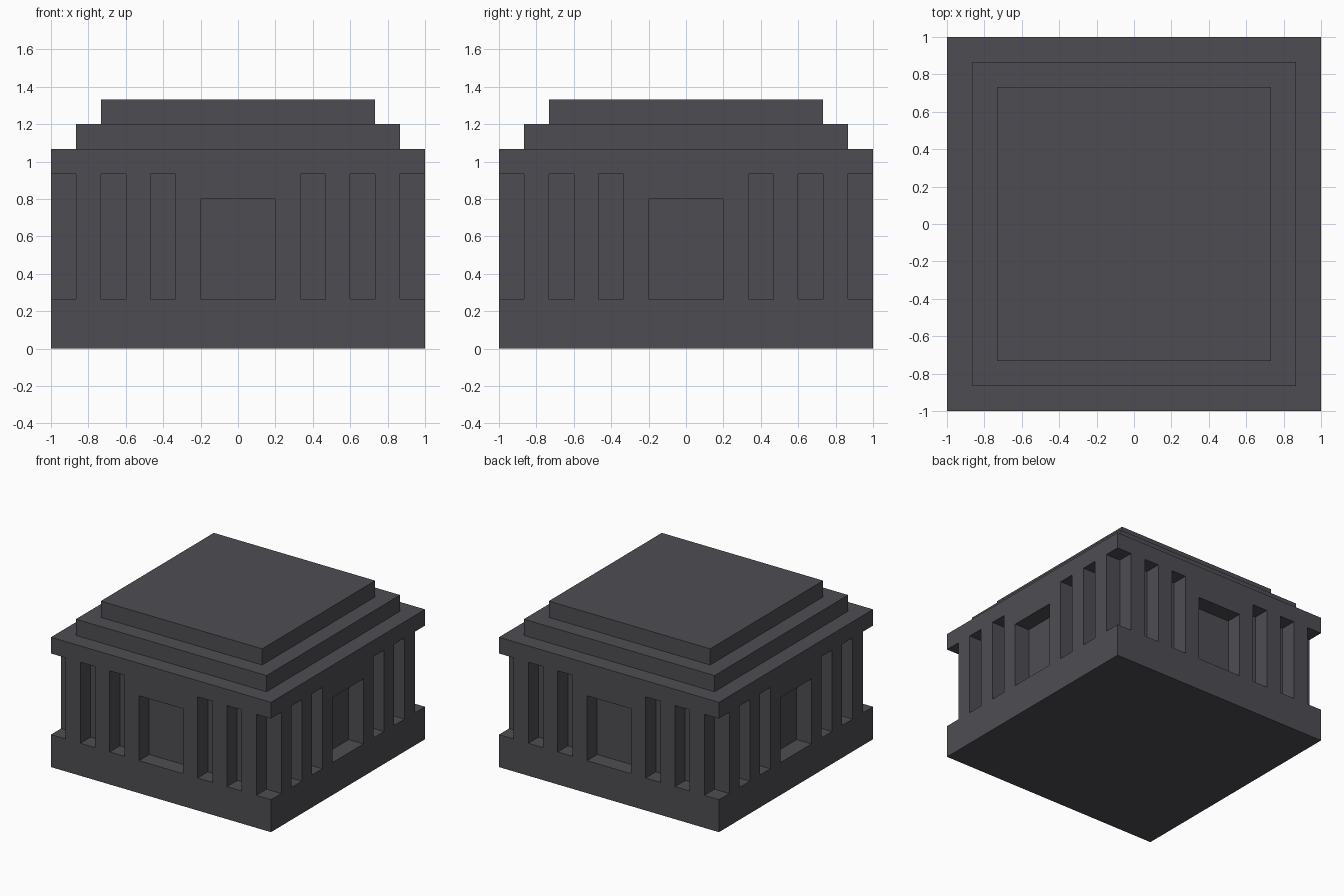
import bpy
import bmesh
from mathutils import Matrix, Vector

default = bpy.data.objects.get("Cube")
if default:
    bpy.data.objects.remove(default, do_unlink=True)

U = 2 / 15  # the model sits on a grid of 15 units per side

stone = bpy.data.materials.new("dark_grey_stone")
stone.use_nodes = True
colour = (0.076, 0.074, 0.084, 1)
stone.diffuse_color = colour
stone.node_tree.nodes["Principled BSDF"].inputs["Base Color"].default_value = colour


def add_box(bm, low, high, turn=0):
    """Box between two corners in grid units, turned in quarter steps about z."""
    low, high = Vector(low) * U, Vector(high) * U
    size = high - low
    spin = Matrix([(1, 0, 0), (0, 1, 0), (0, 0, 1)])
    for _ in range(turn):
        spin = Matrix([(0, -1, 0), (1, 0, 0), (0, 0, 1)]) @ spin
    matrix = spin.to_4x4() @ Matrix.Translation((low + high) / 2) @ Matrix.Diagonal((*size, 1))
    bmesh.ops.create_cube(bm, size=1, matrix=matrix)


def make_object(name, bm):
    mesh = bpy.data.meshes.new(name)
    bm.to_mesh(mesh)
    bm.free()
    mesh.materials.append(stone)
    obj = bpy.data.objects.new(name, mesh)
    bpy.context.collection.objects.link(obj)
    return obj


def slab(name, half, bottom, top):
    bm = bmesh.new()
    add_box(bm, (-half, -half, bottom), (half, half, top))
    return make_object(name, bm)


# Main block and the two roof steps
block = slab("carved_block", 7.5, 0, 8)
slab("lower_roof_step", 6.5, 8, 9)
slab("upper_roof_step", 5.5, 9, 10)

# Recesses on each side: slots between pillars, a doorway and a corner notch
front, back = -8.5, -6.5
bm = bmesh.new()
for side in range(4):
    for centre in (-5, -3, 3, 5):
        add_box(bm, (centre - 0.5, front, 2), (centre + 0.5, back, 7), side)
    add_box(bm, (-1.5, front, 2), (1.5, back, 6), side)
    add_box(bm, (front, front, 2), (back, back, 7), side)
cutter = make_object("recess_cutter", bm)
cutter.hide_render = True

# Carve the recesses and discard the cutter
carve = block.modifiers.new("carve", "BOOLEAN")
carve.operation = "DIFFERENCE"
carve.solver = "EXACT"
carve.object = cutter
bpy.context.view_layer.objects.active = block
bpy.ops.object.modifier_apply(modifier=carve.name)
bpy.data.objects.remove(cutter, do_unlink=True)
